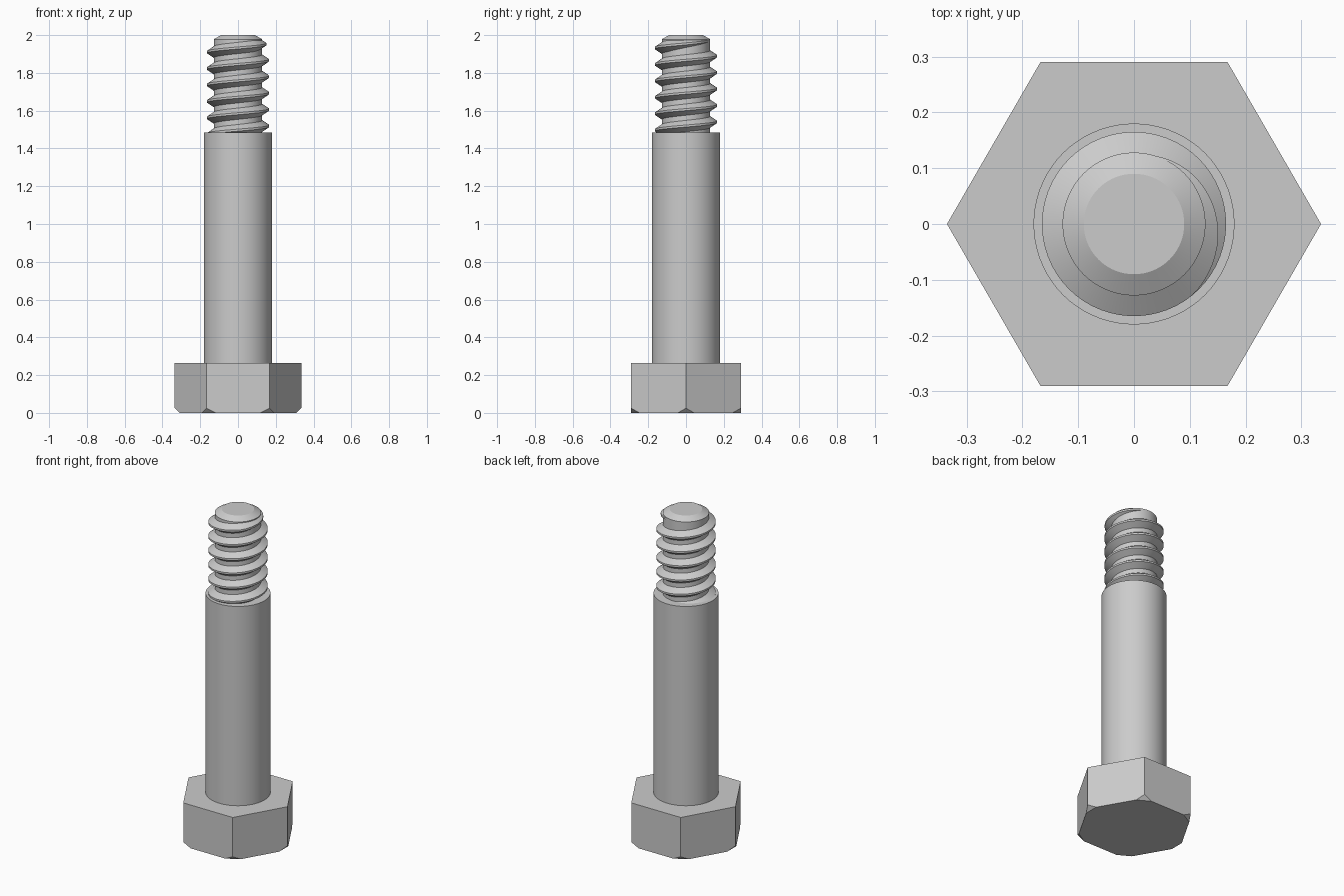
import bpy, bmesh, math
from mathutils import Vector

cube = bpy.data.objects.get("Cube")
if cube:
    bpy.data.objects.remove(cube, do_unlink=True)

steel = bpy.data.materials.new("steel grey")
steel.use_nodes = True
colour = (0.6, 0.6, 0.6, 1)
steel.diffuse_color = colour
steel.node_tree.nodes["Principled BSDF"].inputs["Base Color"].default_value = colour

HEAD_TOP, SHANK_TOP, TOP = 0.265, 1.485, 2.0
CORE_R, CREST_R, PITCH = 0.128, 0.165, 0.087


def finish(name, bm, smooth=True):
    bmesh.ops.recalc_face_normals(bm, faces=bm.faces)
    mesh = bpy.data.meshes.new(name)
    bm.to_mesh(mesh)
    bm.free()
    obj = bpy.data.objects.new(name, mesh)
    bpy.context.collection.objects.link(obj)
    mesh.materials.append(steel)
    if smooth:
        bpy.ops.object.select_all(action='DESELECT')
        obj.select_set(True)
        bpy.context.view_layer.objects.active = obj
        bpy.ops.object.shade_smooth_by_angle(angle=math.radians(25))
    return obj


def lathe(name, profile, segments=72):
    """Spin a profile of (radius, height) points about the z axis."""
    bm = bmesh.new()
    verts = [bm.verts.new((r, 0, z)) for r, z in profile]
    edges = [bm.edges.new(pair) for pair in zip(verts, verts[1:])]
    bmesh.ops.spin(bm, geom=verts + edges, cent=(0, 0, 0), axis=(0, 0, 1),
                   angle=math.tau, steps=segments)
    bmesh.ops.remove_doubles(bm, verts=bm.verts, dist=1e-5)
    return finish(name, bm)


# Hexagonal head with its lower corners cut off
bm = bmesh.new()
HEX_R, CUT = 0.335, 0.025
ring = [Vector((HEX_R * math.cos(i * math.tau / 6), HEX_R * math.sin(i * math.tau / 6), 0))
        for i in range(6)]
base = bm.faces.new([bm.verts.new(p) for p in ring])
extruded = bmesh.ops.extrude_face_region(bm, geom=[base], use_keep_orig=True)
top_verts = [g for g in extruded["geom"] if isinstance(g, bmesh.types.BMVert)]
bmesh.ops.translate(bm, verts=top_verts, vec=(0, 0, HEAD_TOP))
for corner in ring:
    out = corner.normalized()
    cut = bmesh.ops.bisect_plane(
        bm, geom=bm.verts[:] + bm.edges[:] + bm.faces[:], dist=1e-6,
        plane_co=out * (HEX_R - CUT), plane_no=out - Vector((0, 0, 1)), clear_outer=True)
    rim = [g for g in cut["geom_cut"] if isinstance(g, bmesh.types.BMEdge)]
    bmesh.ops.edgeloop_fill(bm, edges=rim)
finish("hex_head", bm, smooth=False)

# Plain shank and the chamfered core under the thread
lathe("shank", [(0, HEAD_TOP - 0.01), (0.18, HEAD_TOP - 0.01), (0.18, SHANK_TOP), (0, SHANK_TOP)])
lathe("thread_core", [(0, SHANK_TOP - 0.01), (CORE_R, SHANK_TOP - 0.01),
                      (CORE_R, TOP - 0.022), (0.09, TOP), (0, TOP)])

# Right-hand helical thread that fades into the core at its upper end
bm = bmesh.new()
STEPS = 60
end = math.radians(75)
fade = math.radians(125)
count = int(6.3 * STEPS)
rows = []
for i in range(count + 1):
    angle = end - (count - i) * math.tau / STEPS
    z = 1.932 + PITCH * (angle + math.pi / 2) / math.tau
    k = min(1, (end - angle) / fade)
    crest = CORE_R - 0.001 + (CREST_R - CORE_R + 0.001) * k
    half_crest, half_root = PITCH / 16, PITCH / 16 + PITCH * 0.3125 * k
    section = [(CORE_R - 0.004, -half_root), (crest, -half_crest),
               (crest, half_crest), (CORE_R - 0.004, half_root)]
    rows.append([bm.verts.new((r * math.cos(angle), r * math.sin(angle), z + dz))
                 for r, dz in section])
for a, b in zip(rows, rows[1:]):
    for j in range(4):
        n = (j + 1) % 4
        bm.faces.new((a[j], a[n], b[n], b[j]))
bm.faces.new(rows[0])
bm.faces.new(rows[-1])
finish("thread", bm)
